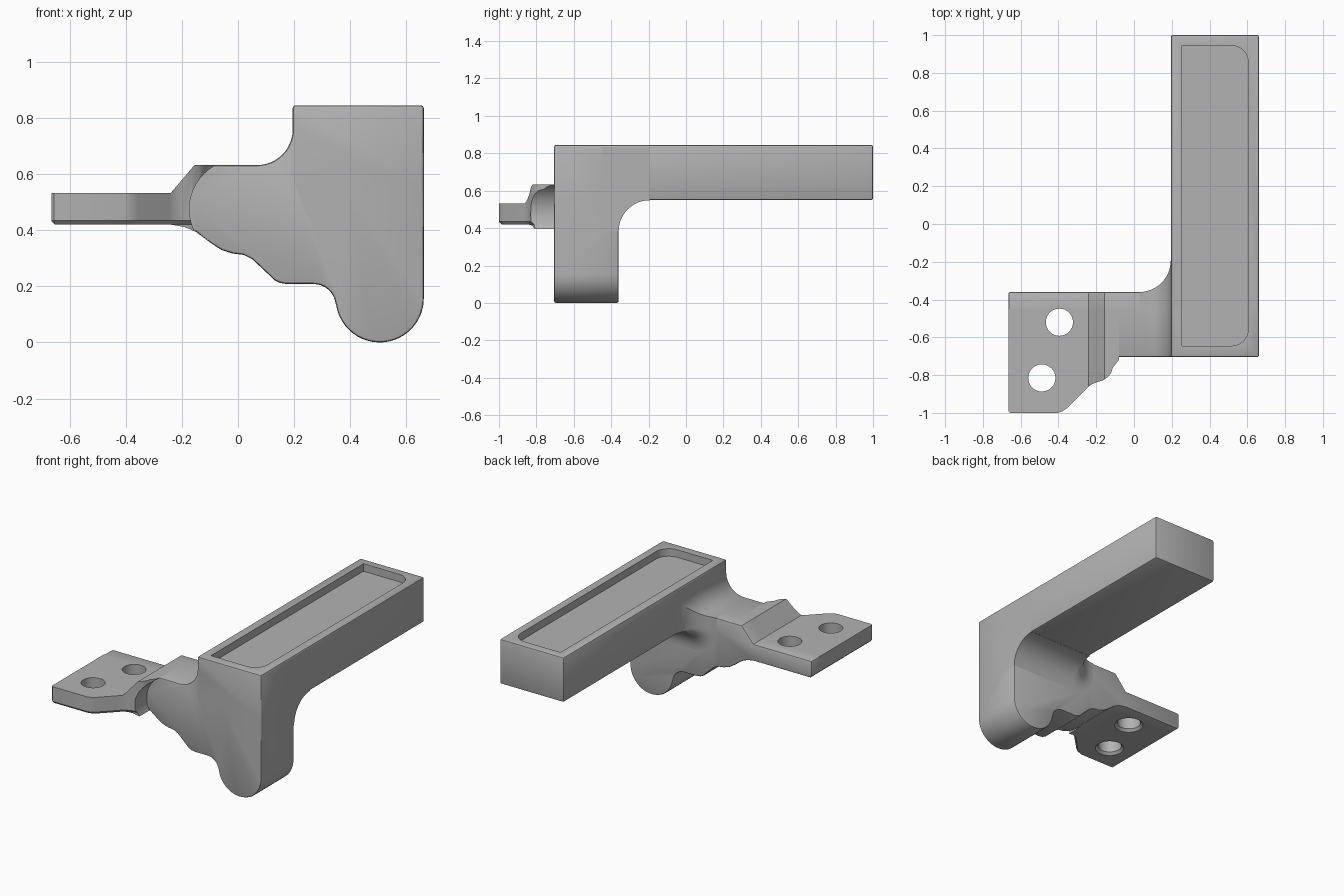
import bpy, bmesh
from math import sin, cos, radians, pi

cube = bpy.data.objects.get("Cube")
if cube:
    bpy.data.objects.remove(cube, do_unlink=True)

grey = bpy.data.materials.new("plain_grey")
grey.use_nodes = True
grey.diffuse_color = (0.45, 0.45, 0.45, 1)
grey.node_tree.nodes["Principled BSDF"].inputs["Base Color"].default_value = (0.45, 0.45, 0.45, 1)
EDGE = 0.01


def arc(cx, cy, r, start, end, n=12):
    return [(cx + r * cos(radians(start + (end - start) * i / n)),
             cy + r * sin(radians(start + (end - start) * i / n))) for i in range(n + 1)]


def loft(name, rings, bevel=0):
    """Skin a stack of equal-sized closed rings and cap both ends."""
    bm = bmesh.new()
    rows = [[bm.verts.new(p) for p in ring] for ring in rings]
    n = len(rows[0])
    for a, b in zip(rows, rows[1:]):
        for i in range(n):
            bm.faces.new((a[i], a[(i + 1) % n], b[(i + 1) % n], b[i]))
    bm.faces.new(rows[0])
    bm.faces.new(rows[-1])
    bmesh.ops.recalc_face_normals(bm, faces=bm.faces)
    if bevel:
        sharp = [e for e in bm.edges if e.calc_face_angle(0) > radians(60)]
        bmesh.ops.bevel(bm, geom=sharp, offset=bevel, segments=2,
                        profile=0.5, affect='EDGES')
    mesh = bpy.data.meshes.new(name)
    bm.to_mesh(mesh)
    bm.free()
    mesh.materials.append(grey)
    ob = bpy.data.objects.new(name, mesh)
    bpy.context.collection.objects.link(ob)
    return ob


def along_y(name, outline, y0, y1, bevel=0):
    return loft(name, [[(x, y, z) for x, z in outline] for y in (y0, y1)], bevel)


def along_z(name, outline, z0, z1):
    return loft(name, [[(x, y, z) for x, y in outline] for z in (z0, z1)])


def combine(ob, tool, operation):
    """Apply a boolean and discard the tool."""
    mod = ob.modifiers.new("combine", 'BOOLEAN')
    mod.operation, mod.solver, mod.object = operation, 'EXACT', tool
    bpy.context.view_layer.objects.active = ob
    bpy.ops.object.modifier_apply(modifier=mod.name)
    bpy.data.objects.remove(tool, do_unlink=True)


# Front silhouette of the bracket, shared by body, tab and flare
profile = [(0.662, 0.845), (0.195, 0.845)]
profile += arc(0.068, 0.759, 0.127, 0, -90)
profile += [(-0.155, 0.632), (-0.24, 0.532), (-0.665, 0.532), (-0.665, 0.433), (-0.652, 0.42),
            (-0.24, 0.42), (-0.19, 0.411), (-0.15, 0.394), (-0.10, 0.356), (-0.06, 0.33),
            (-0.02, 0.317), (0.02, 0.312), (0.05, 0.297), (0.09, 0.26), (0.13, 0.222),
            (0.15, 0.212), (0.175, 0.208)]
profile += arc(0.27, 0.13, 0.078, 90, 10, 8)
profile += arc(0.505, 0.157, 0.157, 190, 360, 24)

# Upright bracket body
bracket = along_y("bracket", profile, -0.705, -0.36, EDGE)

# Long arm
arm = along_y("arm", [(0.195, 0.55), (0.662, 0.55), (0.662, 0.845), (0.195, 0.845)],
              -0.705, 1.0, EDGE)

# Flare rolling round the arm where it meets the bracket
R = 0.165
steps = [(R, -0.45)] + [(R - R * sin(t) + 0.001, -0.36 + R - R * cos(t))
                        for t in (i * pi / 24 for i in range(13))]
rings = []
for d, y in steps:
    section = [(0.8, 0.95), (0.195 - d, 0.95)] + arc(0.195, 0.55, d, 180, 270, 10) + [(0.8, 0.55 - d)]
    rings.append([(x, y, z) for x, z in section])
flare = loft("flare", rings)
combine(flare, along_y("flare_limit", profile, -0.5, 0.1, EDGE), 'INTERSECT')

# Front of the mounting tab, with a chamfered lower front edge
plan = [(-0.08, -0.45), (-0.665, -0.45), (-0.665, -0.99), (-0.655, -1.0), (-0.405, -1.0),
        (-0.38, -0.992), (-0.355, -0.975), (-0.245, -0.865), (-0.225, -0.85), (-0.2, -0.838),
        (-0.165, -0.828), (-0.14, -0.812), (-0.122, -0.79), (-0.112, -0.76), (-0.08, -0.72)]
tab = along_y("tab", profile, -1.1, -0.45)
outline = loft("tab_outline", [[(x, y + (shift if y < -0.5 else 0), z) for x, y in plan]
               for z, shift in ((0.2, 0.015), (0.42, 0.015), (0.435, 0), (0.8, 0))])
combine(tab, outline, 'INTERSECT')
combine(tab, along_y("round_relief", arc(0.005, 0.475, 0.178, 0, 352.5, 47), -1.2, -0.7), 'DIFFERENCE')

for part in (arm, flare, tab):
    combine(bracket, part, 'UNION')

# Shallow tray pocket with two rounded corners
pocket = [(0.255, 0.945), (0.255, -0.645)] + arc(0.515, -0.555, 0.09, -90, 0) + arc(0.515, 0.855, 0.09, 0, 90)
combine(bracket, along_z("pocket", pocket, 0.795, 1.0), 'DIFFERENCE')

# Bolt holes, chamfered underneath
for hx, hy in ((-0.395, -0.52), (-0.488, -0.815)):
    hole = loft("bolt_hole", [[(x, y, z) for x, y in arc(hx, hy, r, 0, 348.75, 31)]
                for z, r in ((0.4, 0.088), (0.42, 0.088), (0.436, 0.072), (0.7, 0.072))])
    combine(bracket, hole, 'DIFFERENCE')

bpy.ops.object.select_all(action='DESELECT')
bracket.select_set(True)
bpy.context.view_layer.objects.active = bracket
bpy.ops.object.shade_smooth_by_angle(angle=radians(30))
